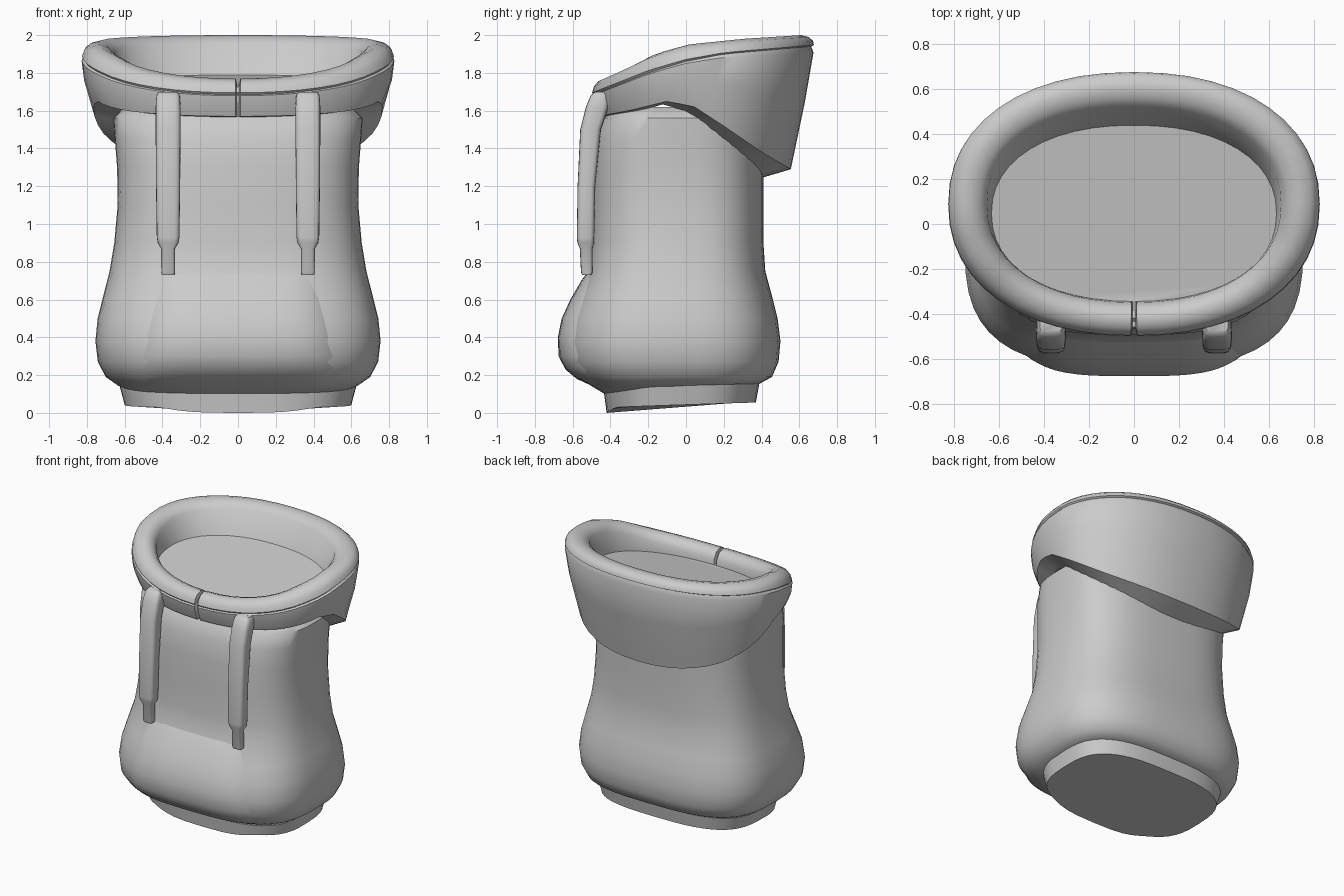
import bpy, math

if "Cube" in bpy.data.objects:
    bpy.data.objects.remove(bpy.data.objects["Cube"])


def lerp_table(rows, k):
    """Linear interpolation in rows of (key, values...)."""
    if k <= rows[0][0]:
        return rows[0][1:]
    for r0, r1 in zip(rows, rows[1:]):
        if k <= r1[0]:
            f = (k - r0[0]) / (r1[0] - r0[0])
            return [p + (q - p) * f for p, q in zip(r0[1:], r1[1:])]
    return rows[-1][1:]


def profile(*rows):
    return lambda s: lerp_table(rows, s)[0]


def mix(p, q, f):
    return lambda s: p(s) * (1 - f) + q(s) * f


def ring(a, yf, yb, z, n, angles, cx=0.0):
    """Superellipse loop starting at the front; z is a number or function of front-to-back 0..1."""
    pts = []
    c, b = (yf + yb) / 2, (yb - yf) / 2
    for t in angles:
        sn, cs = math.sin(t), math.cos(t)
        x = a * math.copysign(abs(sn) ** (2 / n), sn)
        y = c - b * math.copysign(abs(cs) ** (2 / n), cs)
        s = (y - yf) / (yb - yf)
        pts.append((cx + x, y, z(s) if callable(z) else z))
    return pts


def make(name, verts, faces, angle=40):
    me = bpy.data.meshes.new(name)
    me.from_pydata(verts, [], faces)
    ob = bpy.data.objects.new(name, me)
    bpy.context.collection.objects.link(ob)
    bpy.ops.object.select_all(action='DESELECT')
    ob.select_set(True)
    bpy.context.view_layer.objects.active = ob
    bpy.ops.object.shade_smooth_by_angle(angle=math.radians(angle))
    return ob


def loft(name, rings, angle=40, cap_start=True, cap_end=True):
    n = len(rings[0])
    verts = [p for r in rings for p in r]
    faces = []
    for i in range(len(rings) - 1):
        for j in range(n):
            k = (j + 1) % n
            faces.append((i * n + j, i * n + k, (i + 1) * n + k, (i + 1) * n + j))
    if cap_start:
        faces.append(tuple(reversed(range(n))))
    if cap_end:
        faces.append(tuple(range((len(rings) - 1) * n, len(rings) * n)))
    return make(name, verts, faces, angle)


def circle(n):
    return [2 * math.pi * i / n for i in range(n)]


A48 = circle(48)

# Torso: z, half width, front y, back y
hem = profile((0, .10), (.3, .14), (1, .155))
body = [
    (.19, .70, -.58, .455), (.27, .742, -.632, .49), (.38, .755, -.642, .50),
    (.50, .743, -.62, .485), (.62, .713, -.575, .455), (.75, .68, -.522, .42),
    (.90, .655, -.505, .41), (1.1, .637, -.50, .41), (1.3, .64, -.495, .41),
    (1.45, .652, -.48, .41), (1.56, .66, -.44, .40), (1.62, .60, -.38, .36),
]
rings = [ring(.635, -.43, .39, hem, 3, A48)]
rings += [ring(a, yf, yb, z, 3, A48) for z, a, yf, yb in body]
loft("torso", rings, 45)

# Waistband
low = profile((0, 0), (.06, .03), (.4, .04), (1, .055))
loft("waistband", [ring(.60, -.42, .37, low, 3, A48),
                   ring(.63, -.435, .39, mix(hem, low, -.1), 3, A48)])

# Front pouch: padded panel following the torso front
front_rows = [(.10, .635, -.43, .39)] + body
pouch_rows = [(.74, .425, 0), (.70, .43, .012), (.6, .455, .03), (.5, .48, .038), (.4, .505, .04),
              (.3, .525, .04), (.23, .54, .032), (.18, .54, .015), (.14, .53, -.005)]
verts, faces, cols = [], [], 24
for z, w, d in pouch_rows:
    a, yf, yb = lerp_table(front_rows, z)
    for j in range(cols + 1):
        u = math.sin((j / cols - .5) * math.pi)
        x = u * w
        y = (yf + yb) / 2 - (yb - yf) / 2 * (1 - (abs(x) / a) ** 3) ** (1 / 3)
        verts.append((x, y + .015 - (d + .015) * (1 - u ** 6), z))
for i in range(len(pouch_rows) - 1):
    for j in range(cols):
        k = i * (cols + 1) + j
        faces.append((k, k + cols + 1, k + cols + 2, k + 1))
make("front_pouch", verts, faces, 50)

# Hood: drape, seam groove, padded rim and inner floor, with a front split
edge = profile((0, 1.57), (.16, 1.6), (.36, 1.65), (.5, 1.62), (.65, 1.52), (.85, 1.38), (1, 1.29))
seam = profile((0, 1.685), (.12, 1.74), (.25, 1.80), (.42, 1.86), (.6, 1.9), (1, 1.94))
top = profile((0, 1.77), (.12, 1.83), (.25, 1.90), (.42, 1.95), (.7, 1.98), (1, 2.0))
floor = profile((0, 1.67), (1, 1.79))
split = [0, .005, .011]
AH = split + A48[1:] + [2 * math.pi - t for t in reversed(split[1:])]
hood = [
    (.61, -.40, .38, mix(edge, seam, -.08)),
    (.765, -.465, .555, edge),
    (.815, -.49, .63, mix(edge, seam, .55)),
    (.828, -.50, .675, mix(edge, seam, .95)),
    (.816, -.488, .663, seam),
    (.826, -.497, .677, mix(seam, top, .12)),
    (.815, -.488, .672, mix(seam, top, .5)),
    (.79, -.465, .65, mix(seam, top, .83)),
    (.74, -.42, .61, top),
    (.69, -.375, .56, mix(seam, top, .8)),
    (.655, -.35, .525, mix(seam, top, .3)),
    (.635, -.345, .44, floor),
]
rings = []
for i, (a, yf, yb, z) in enumerate(hood):
    r = ring(a, yf, yb, z, 2.2, AH)
    if 0 < i < len(hood) - 1:
        dy = .03 if i < 8 else (0 if i == 8 else -.015)
        dz = -.03 if i > 6 else 0
        for j in (0, 1, len(AH) - 1):
            x, y, zz = r[j]
            r[j] = (x, y + dy, zz + dz)
    rings.append(r)
loft("hood", rings, 40, cap_start=False)

# Drawstrings with narrow tips: z, half width, front y, back y
cord = [(.73, .033, -.55, -.50), (.745, .037, -.556, -.495), (.87, .037, -.562, -.495),
        (.90, .055, -.575, -.485), (.93, .060, -.578, -.485), (1.2, .064, -.574, -.48),
        (1.5, .066, -.56, -.45), (1.62, .066, -.53, -.41), (1.68, .062, -.505, -.40),
        (1.70, .05, -.48, -.41)]
for side, label in ((-1, "left"), (1, "right")):
    loft("drawstring_" + label,
         [ring(w, yf, yb, z, 4, circle(20), side * .37) for z, w, yf, yb in cord], 40)
